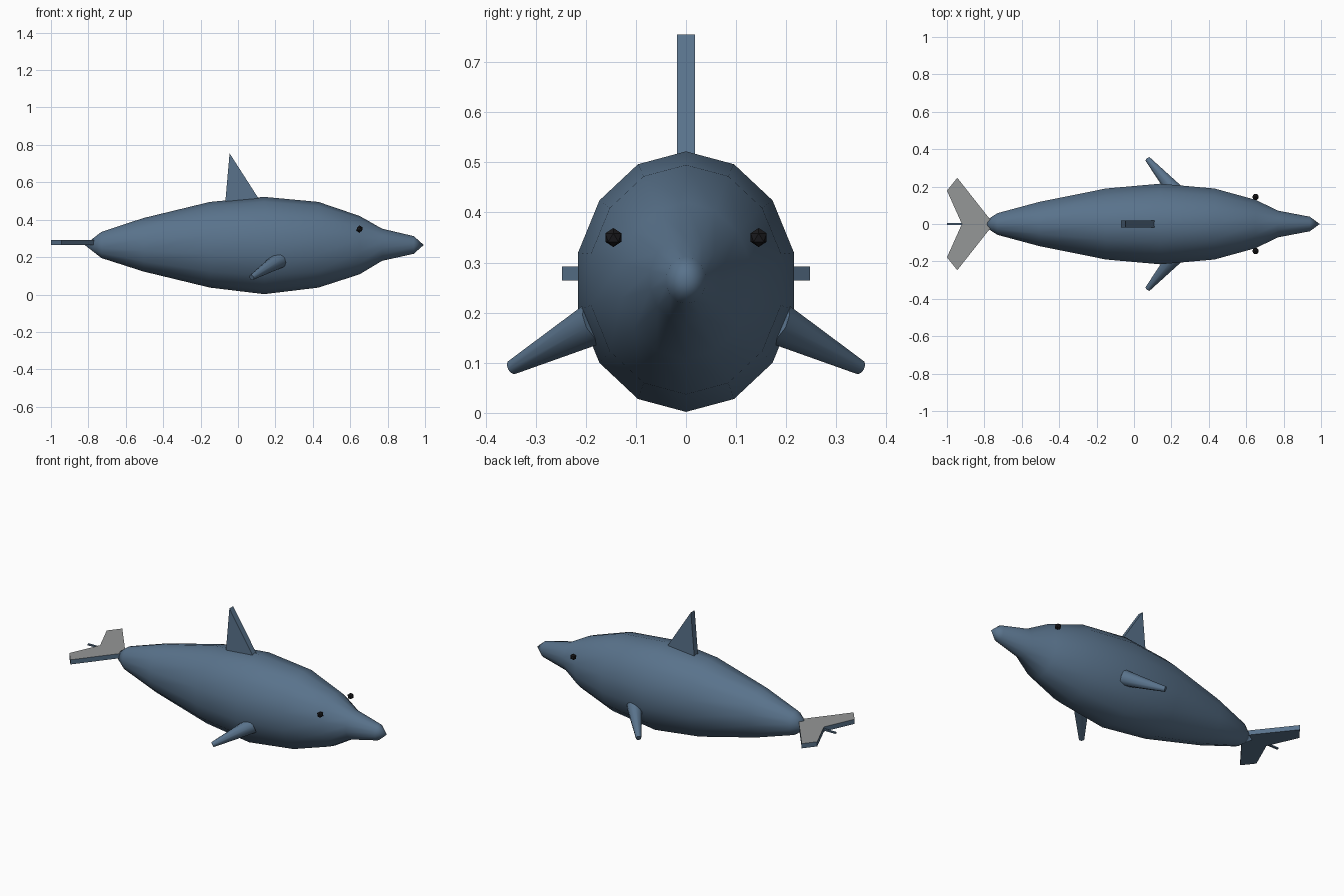
import bpy, bmesh, math
from mathutils import Vector

if "Cube" in bpy.data.objects:
    bpy.data.objects.remove(bpy.data.objects["Cube"])


def material(name, colour):
    m = bpy.data.materials.new(name)
    m.diffuse_color = (*colour, 1)
    m.use_nodes = True
    m.node_tree.nodes["Principled BSDF"].inputs["Base Color"].default_value = m.diffuse_color
    return m


blue = material("blue_skin", (0.10, 0.17, 0.26))
grey = material("grey_skin", (0.30, 0.31, 0.31))
black = material("eye_black", (0.01, 0.01, 0.012))


def finish(name, bm, mats, angle=None):
    bmesh.ops.recalc_face_normals(bm, faces=bm.faces)
    me = bpy.data.meshes.new(name)
    bm.to_mesh(me)
    bm.free()
    ob = bpy.data.objects.new(name, me)
    bpy.context.collection.objects.link(ob)
    for m in mats:
        me.materials.append(m)
    if angle:
        bpy.ops.object.select_all(action='DESELECT')
        ob.select_set(True)
        bpy.context.view_layer.objects.active = ob
        bpy.ops.object.shade_smooth_by_angle(angle=math.radians(angle))
    return ob


def prism(name, points, offset, mats):
    """Extrude a closed outline along an offset vector."""
    bm = bmesh.new()
    face = bm.faces.new([bm.verts.new(p) for p in points])
    ext = bmesh.ops.extrude_face_region(bm, geom=[face], use_keep_orig=True)
    verts = [v for v in ext["geom"] if isinstance(v, bmesh.types.BMVert)]
    bmesh.ops.translate(bm, verts=verts, vec=offset)
    if len(mats) > 1:  # upper face takes the second material
        bm.normal_update()
        top = max(v.co.z for v in bm.verts)
        for f in bm.faces:
            if all(abs(v.co.z - top) < 1e-4 for v in f.verts):
                f.material_index = 1
    return finish(name, bm, mats)


# Body: 14-sided oval rings along x (x, half height, centre z), closed to points
SIDES = 14
rings = [(-0.73, 0.070, 0.265), (-0.505, 0.143, 0.266), (-0.15, 0.229, 0.266),
         (0.14, 0.260, 0.262), (0.43, 0.229, 0.266), (0.65, 0.156, 0.264),
         (0.77, 0.086, 0.266), (0.94, 0.047, 0.265)]
bm = bmesh.new()
loops = []
for x, r, cz in rings:
    loops.append([bm.verts.new((x, 0.85 * r * math.sin(a), cz + r * math.cos(a)))
                  for a in (2 * math.pi * i / SIDES for i in range(SIDES))])
for a, b in zip(loops, loops[1:]):
    for i in range(SIDES):
        j = (i + 1) % SIDES
        bm.faces.new((a[i], a[j], b[j], b[i]))
for loop, x in ((loops[0], -0.82), (loops[-1], 0.993)):
    tip = bm.verts.new((x, 0, 0.265))
    for i in range(SIDES):
        bm.faces.new((loop[i], loop[(i + 1) % SIDES], tip))
finish("body", bm, [blue], 60)

# Dorsal fin
prism("dorsal_fin", [(-0.07, -0.018, 0.47), (-0.045, -0.018, 0.755), (0.125, -0.018, 0.49)],
      (0, 0.036, 0), [blue])

# Tail flukes: flat swept outline, mirrored about the centre line
half = [(-0.945, 0.247), (-1.0, 0.178), (-0.92, 0)]
outline = [(-0.75, 0)] + half + [(x, -y) for x, y in half[1::-1]]
prism("tail_flukes", [(x, y, 0.264) for x, y in outline], (0, 0, 0.028), [blue, grey])

# Thin strip in the tail notch
prism("tail_notch_strip", [(-1.0, -0.006, 0.273), (-0.91, -0.006, 0.273),
                           (-0.91, 0.006, 0.273), (-1.0, 0.006, 0.273)],
      (0, 0, 0.008), [blue])

# Flippers (tapered cones) and eyes on both sides
for side, s in (("right", -1), ("left", 1)):
    root, tip = Vector((0.22, s * 0.175, 0.183)), Vector((0.073, s * 0.347, 0.091))
    axis = tip - root
    bm = bmesh.new()
    bmesh.ops.create_cone(bm, cap_ends=True, segments=10, radius1=0.045, radius2=0.015,
                          depth=axis.length)
    bmesh.ops.transform(bm, verts=bm.verts, matrix=axis.to_track_quat('Z', 'Y').to_matrix().to_4x4())
    bmesh.ops.translate(bm, verts=bm.verts, vec=(root + tip) / 2)
    finish(side + "_flipper", bm, [blue], 50)

    bm = bmesh.new()
    bmesh.ops.create_icosphere(bm, subdivisions=1, radius=0.019)
    bmesh.ops.translate(bm, verts=bm.verts, vec=(0.65, s * 0.145, 0.35))
    finish(side + "_eye", bm, [black])
